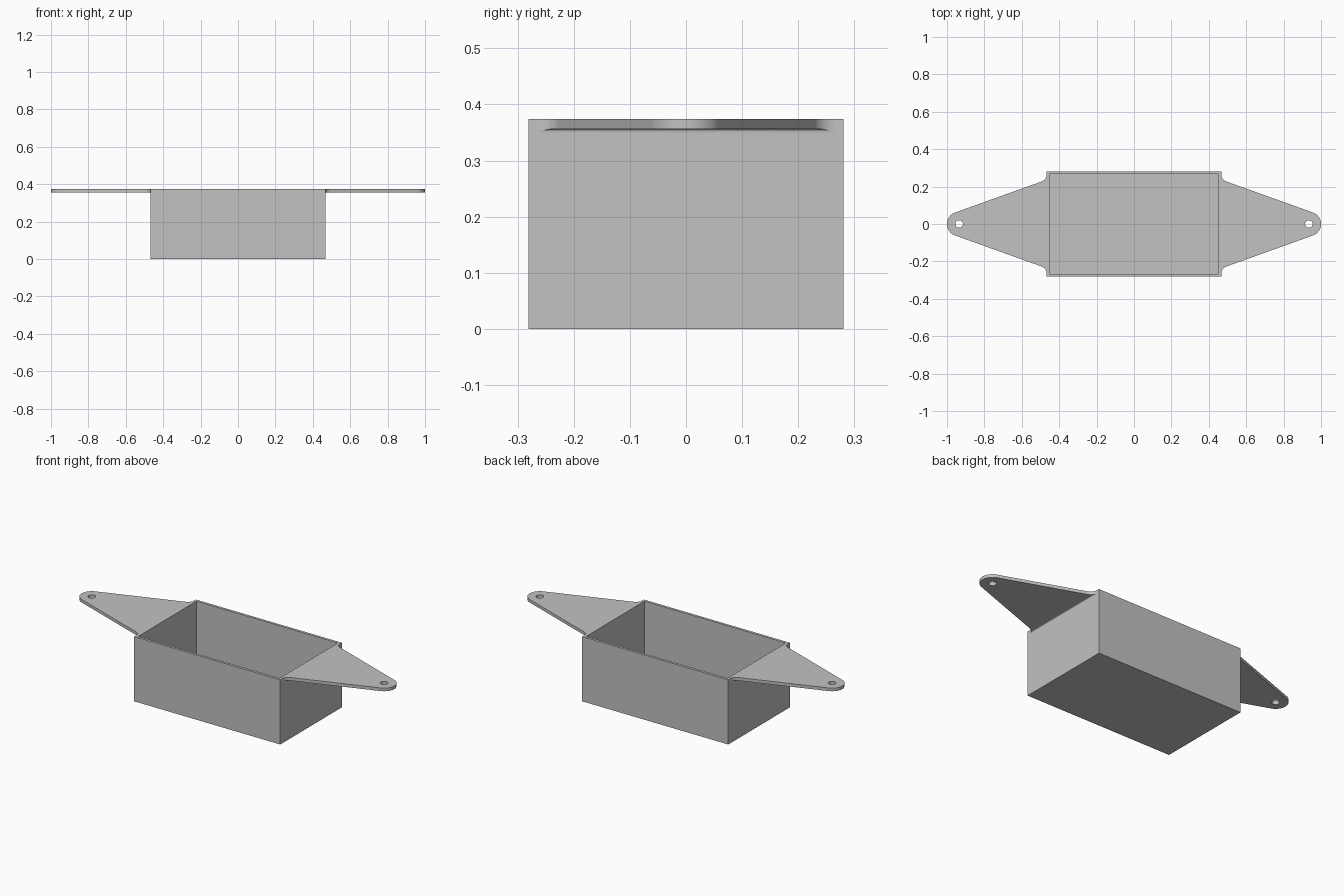
import bpy, bmesh, math

cube = bpy.data.objects.get("Cube")
if cube:
    bpy.data.objects.remove(cube, do_unlink=True)

# Main sizes
HX, HY, TOP = 0.467, 0.281, 0.374      # half length, half depth, height of the box
WALL = 0.015
EAR_T = 0.018                          # ear thickness
TIP_X, TIP_R, HOLE_R = 0.935, 0.065, 0.02
SLOPE = math.radians(19.9)             # taper of the ear edges
FIL_R = 0.04                           # corner fillet in plan
FIL_X, FIL_Y = HX + FIL_R, 0.265
UNDER_R = 0.007                        # fillet under the ear

grey = bpy.data.materials.new("plain_grey")
grey.use_nodes = True
colour = (0.54, 0.54, 0.54, 1)
grey.diffuse_color = colour
grey.node_tree.nodes["Principled BSDF"].inputs["Base Color"].default_value = colour


def arc(cx, cy, r, a0, a1, n):
    """Points along an arc, angles in radians."""
    return [(cx + r * math.cos(a0 + (a1 - a0) * i / n),
             cy + r * math.sin(a0 + (a1 - a0) * i / n)) for i in range(n + 1)]


def finish(bm, name):
    bmesh.ops.recalc_face_normals(bm, faces=bm.faces)
    mesh = bpy.data.meshes.new(name)
    bm.to_mesh(mesh)
    bm.free()
    obj = bpy.data.objects.new(name, mesh)
    bpy.context.collection.objects.link(obj)
    mesh.materials.append(grey)
    return obj


def smooth(obj):
    bpy.ops.object.select_all(action='DESELECT')
    obj.select_set(True)
    bpy.context.view_layer.objects.active = obj
    bpy.ops.object.shade_smooth_by_angle(angle=math.radians(30))


# Open box: inset the top, then push it down to the inside floor
bm = bmesh.new()
bmesh.ops.create_cube(bm, size=1)
for v in bm.verts:
    v.co = (v.co.x * 2 * HX, v.co.y * 2 * HY, (v.co.z + 0.5) * TOP)
lid = max(bm.faces, key=lambda f: f.calc_center_median().z)
bmesh.ops.inset_region(bm, faces=[lid], thickness=WALL, use_even_offset=True)
ret = bmesh.ops.extrude_face_region(bm, geom=[lid])
for v in [g for g in ret["geom"] if isinstance(g, bmesh.types.BMVert)]:
    v.co.z = WALL
if lid.is_valid:
    bmesh.ops.delete(bm, geom=[lid], context='FACES_ONLY')
finish(bm, "box")

# Outline of one ear (+x side), upper half mirrored to the lower half
upper = arc(FIL_X, FIL_Y, FIL_R, math.pi, 1.5 * math.pi - SLOPE, 8)
upper += arc(TIP_X, 0, TIP_R, math.pi / 2 - SLOPE, 0, 14)
outline = upper + [(x, -y) for x, y in reversed(upper[:-1])]
hole = arc(TIP_X, 0, HOLE_R, 0, 2 * math.pi, 32)[:-1]


def make_ear(side, name):
    bm = bmesh.new()
    edges = []
    for loop in (outline, hole):
        vs = [bm.verts.new((side * x, y, TOP - EAR_T)) for x, y in loop]
        edges += [bm.edges.new((vs[i], vs[(i + 1) % len(vs)])) for i in range(len(vs))]
    bmesh.ops.triangle_fill(bm, edges=edges, use_beauty=True)
    ret = bmesh.ops.extrude_face_region(bm, geom=bm.faces[:], use_keep_orig=True)
    for v in [g for g in ret["geom"] if isinstance(g, bmesh.types.BMVert)]:
        v.co.z = TOP
    # Remove the flat face pressed against the box wall
    hidden = [f for f in bm.faces
              if all(abs(abs(v.co.x) - HX) < 1e-5 for v in f.verts)]
    bmesh.ops.delete(bm, geom=hidden, context='FACES_ONLY')
    smooth(finish(bm, name))


def make_under_fillet(side, name):
    # Concave strip between the wall and the underside, following the ear outline
    bm = bmesh.new()
    zc = TOP - EAR_T
    rows = []
    for x, z in arc(HX + UNDER_R, zc - UNDER_R, UNDER_R, math.pi, math.pi / 2, 5):
        y = FIL_Y - math.sqrt(max(0, FIL_R ** 2 - (x - FIL_X) ** 2))
        rows.append([bm.verts.new((side * x, s * y, z)) for s in (-1, 1)]
                    + [bm.verts.new((side * x, s * y, zc)) for s in (-1, 1)])
    for a, b in zip(rows, rows[1:]):
        bm.faces.new((a[0], a[1], b[1], b[0]))
        bm.faces.new((a[0], b[0], b[2], a[2]))
        bm.faces.new((a[1], a[3], b[3], b[1]))
    bmesh.ops.remove_doubles(bm, verts=bm.verts, dist=1e-6)
    smooth(finish(bm, name))


for side, word in ((1, "left"), (-1, "right")):
    make_ear(side, word + "_mounting_ear")
    make_under_fillet(side, word + "_ear_fillet")
